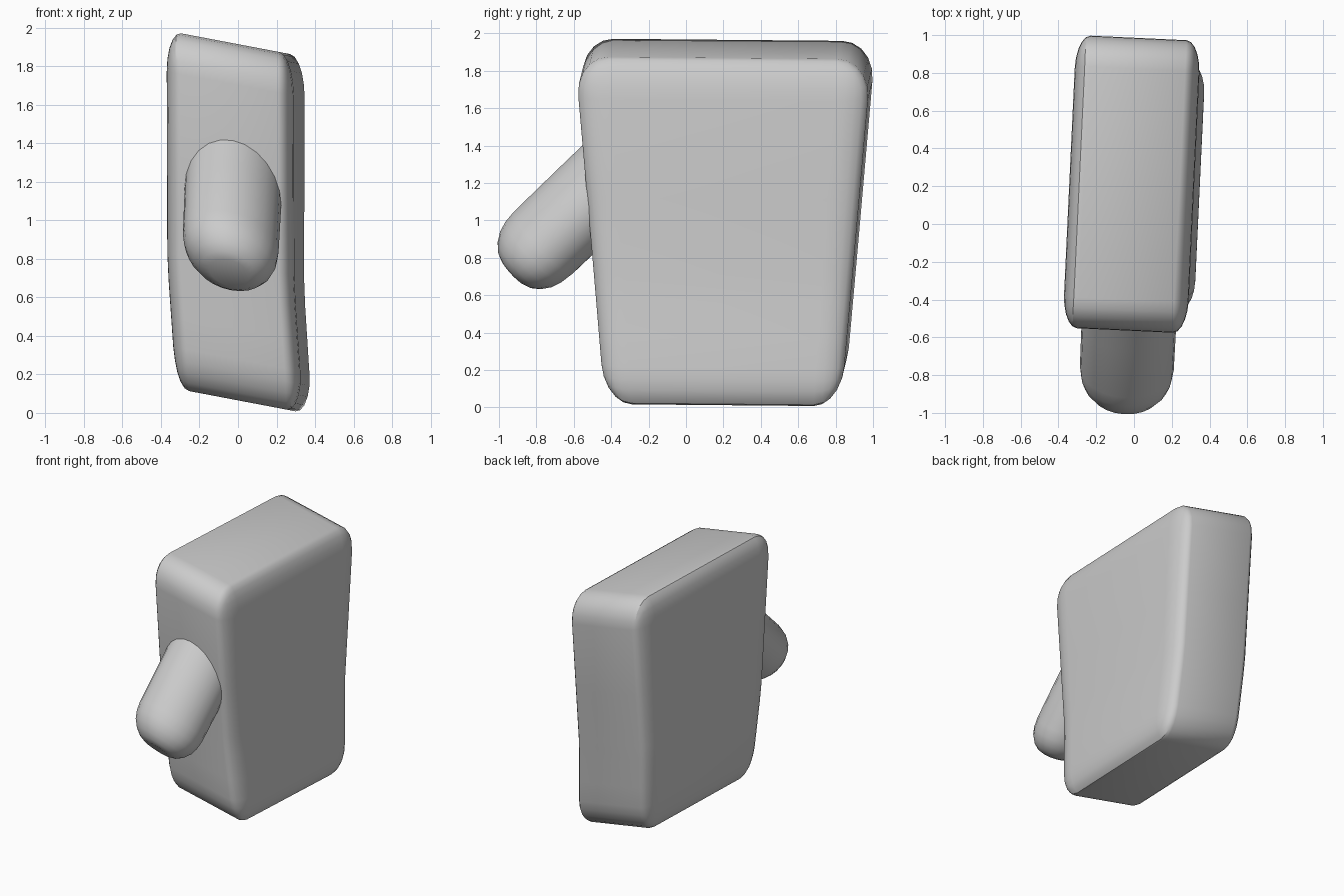
import bpy, bmesh
from math import sin, cos, pi

if "Cube" in bpy.data.objects:
    bpy.data.objects.remove(bpy.data.objects["Cube"])

SHEAR_Z, YAW = 0.19, 0.047


def finish(bm, name):
    bmesh.ops.recalc_face_normals(bm, faces=bm.faces)
    me = bpy.data.meshes.new(name)
    bm.to_mesh(me)
    bm.free()
    ob = bpy.data.objects.new(name, me)
    bpy.context.collection.objects.link(ob)
    bpy.ops.object.select_all(action='DESELECT')
    ob.select_set(True)
    bpy.context.view_layer.objects.active = ob
    bpy.ops.object.shade_smooth_by_angle()
    return ob


# Body: rounded unit cube, cut across, then scaled, tapered, skewed and bent
bm = bmesh.new()
bmesh.ops.create_cube(bm, size=1)
bmesh.ops.bevel(bm, geom=bm.edges[:], offset=0.115, segments=5,
                profile=0.5, affect='EDGES')
for w in (-0.3, -0.2, -0.12, 0.1):
    bmesh.ops.bisect_plane(bm, geom=bm.verts[:] + bm.edges[:] + bm.faces[:],
                           plane_co=(0, 0, w), plane_no=(0, 0, 1))
for v in bm.verts:
    a, b, w = v.co
    y = 0.21 + b * (1.427 + 0.325 * w)
    bend = 0.035 * min(1, max(0, (-0.15 - w) / 0.28))
    x = 0.66 * a + YAW * y - 0.022 + bend
    v.co = (x, y - YAW * x, 0.99 + 1.85 * w - SHEAR_Z * x)
finish(bm, "body")

# Slanted stub: turned profile (distance along axis, radius)
profile = [(-0.165, 0.095), (-0.148, 0.135), (-0.115, 0.172), (-0.065, 0.204),
           (-0.01, 0.221), (0.06, 0.229), (0.4, 0.231), (0.7, 0.231)]
N = 24
bm = bmesh.new()
rings = []
for t, r in profile:
    ring = []
    for i in range(N):
        ang = 2 * pi * i / N
        dx = 1.085 * r * cos(ang)
        n = 1.1675 + r * sin(ang)
        y = 0.72 * t - 0.69 * n
        z = 0.69 * t + 0.72 * n
        ring.append(bm.verts.new((dx - 0.035 + YAW * (y + 0.7),
                                  y - YAW * dx, z - SHEAR_Z * dx)))
    rings.append(ring)
for p, q in zip(rings, rings[1:]):
    for i in range(N):
        j = (i + 1) % N
        bm.faces.new((p[i], p[j], q[j], q[i]))
bm.faces.new(rings[0])
bm.faces.new(rings[-1])
finish(bm, "slanted_stub")
